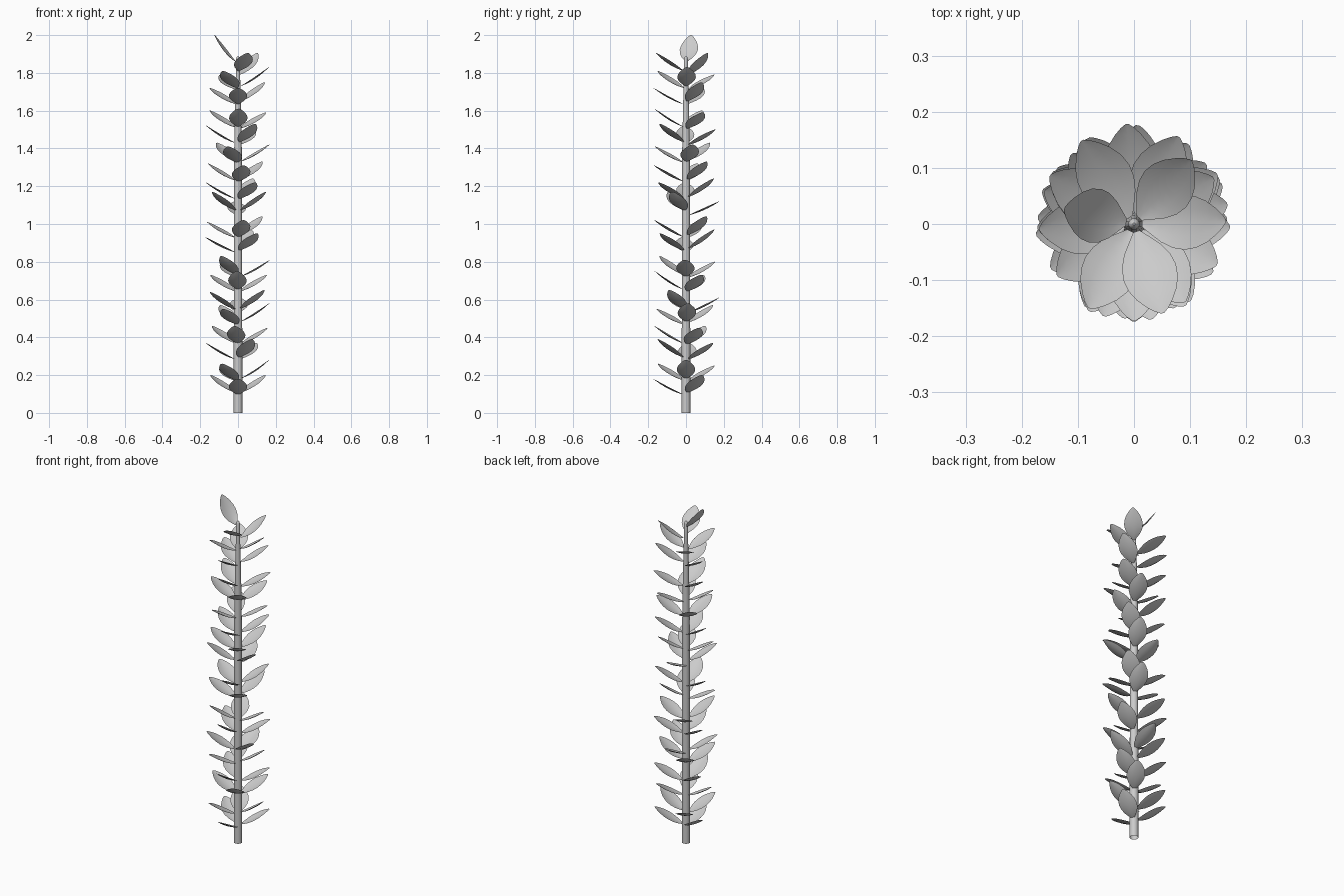
import bpy
import bmesh
from math import cos, sin, pi, radians, sqrt
from mathutils import Matrix

cube = bpy.data.objects.get("Cube")
if cube:
    bpy.data.objects.remove(cube, do_unlink=True)

# One plain grey for the whole plant
grey = bpy.data.materials.new("plain_grey")
grey.use_nodes = True
colour = (0.6, 0.6, 0.6, 1.0)
grey.diffuse_color = colour
grey.node_tree.nodes["Principled BSDF"].inputs["Base Color"].default_value = colour


def finish(bm, name):
    """Turn a bmesh into a smooth shaded grey object."""
    mesh = bpy.data.meshes.new(name)
    bm.to_mesh(mesh)
    bm.free()
    mesh.materials.append(grey)
    obj = bpy.data.objects.new(name, mesh)
    bpy.context.collection.objects.link(obj)
    bpy.ops.object.select_all(action='DESELECT')
    obj.select_set(True)
    bpy.context.view_layer.objects.active = obj
    bpy.ops.object.shade_smooth_by_angle(angle=radians(40))
    return obj


# Stem: a tapering tube, open below, with a rounded tip
STEM = [(0, .023), (.9, .022), (1.4, .02), (1.6, .016), (1.8, .011),
        (1.875, .01), (1.885, .007), (1.89, .002)]
SIDES = 16


def build_stem():
    bm = bmesh.new()
    rings = []
    for z, radius in STEM:
        rings.append([bm.verts.new((radius * cos(2 * pi * i / SIDES),
                                    radius * sin(2 * pi * i / SIDES), z))
                      for i in range(SIDES)])
    for low, high in zip(rings, rings[1:]):
        for i in range(SIDES):
            j = (i + 1) % SIDES
            bm.faces.new((low[i], low[j], high[j], high[i]))
    bm.faces.new(rings[-1])
    finish(bm, "stem")


# Leaf: a curved, slightly cupped blade given by half widths along its length
OUTLINE = [(0, .006), (.1, .019), (.22, .034), (.36, .045), (.5, .049),
           (.64, .046), (.77, .037), (.89, .023), (.96, .012), (1, .003)]
ACROSS = (-1, -.5, 0, .5, 1)
START = .014
LENGTH = .18
CUP = .01


def add_leaf(bm, angle, base, tip):
    """Add one leaf that points along the given angle and rises to the tip."""
    rise = tip - base
    run = sqrt(LENGTH ** 2 - rise ** 2)
    turn = Matrix.Rotation(radians(angle), 3, 'Z')
    rows = []
    for t, half in OUTLINE:
        row = []
        for s in ACROSS:
            lift = rise * (.5 * t + .5 * t * t)
            cup = CUP * s * s * (half / .049)
            vert = bm.verts.new((START + run * t, half * s, base + lift + cup))
            vert.co = turn @ vert.co
            row.append(vert)
        rows.append(row)
    for near, far in zip(rows, rows[1:]):
        for i in range(len(ACROSS) - 1):
            bm.faces.new((near[i], far[i], far[i + 1], near[i + 1]))


# Whorls of three: turn in degrees, then tip heights in hundredths
WHORLS = [
    (30, 20, 18, 20), (0, 28, 26, 25), (56, 37, 39, 37), (24, 45, 46, 46),
    (3, 58, 55, 57), (-32, 65, 64, 61), (28, 73, 75, 73), (-2, 81, 83, 80),
    (66, 97, 95, 93), (40, 104, 102, 101), (-26, 117, 117, 112),
    (62, 124, 122, 122), (40, 133, 131, 132), (12, 142, 141, 143),
    (63, 150, 153, 152), (31, 159, 161, 160), (30, 175, 172, 172),
    (2, 183, 181, 179),
]
# Steeper leaves at the top: angle, base height, tip height
CROWN = [(48, 1.79, 1.905), (-72, 1.81, 1.905), (168, 1.86, 2)]


def build_whorl(number, turn, tips):
    bm = bmesh.new()
    mean = sum(tips) / len(tips)
    for step, tip in zip((0, -120, 120), tips):
        base = (mean + tip) / 2 - 9
        add_leaf(bm, turn + step, base / 100, tip / 100)
    finish(bm, f"leaf_whorl_{number}")


def build_crown():
    bm = bmesh.new()
    for angle, base, tip in CROWN:
        add_leaf(bm, angle, base, tip)
    finish(bm, "crown_leaves")


build_stem()
for number, (turn, *tips) in enumerate(WHORLS, start=1):
    build_whorl(number, turn, tips)
build_crown()
